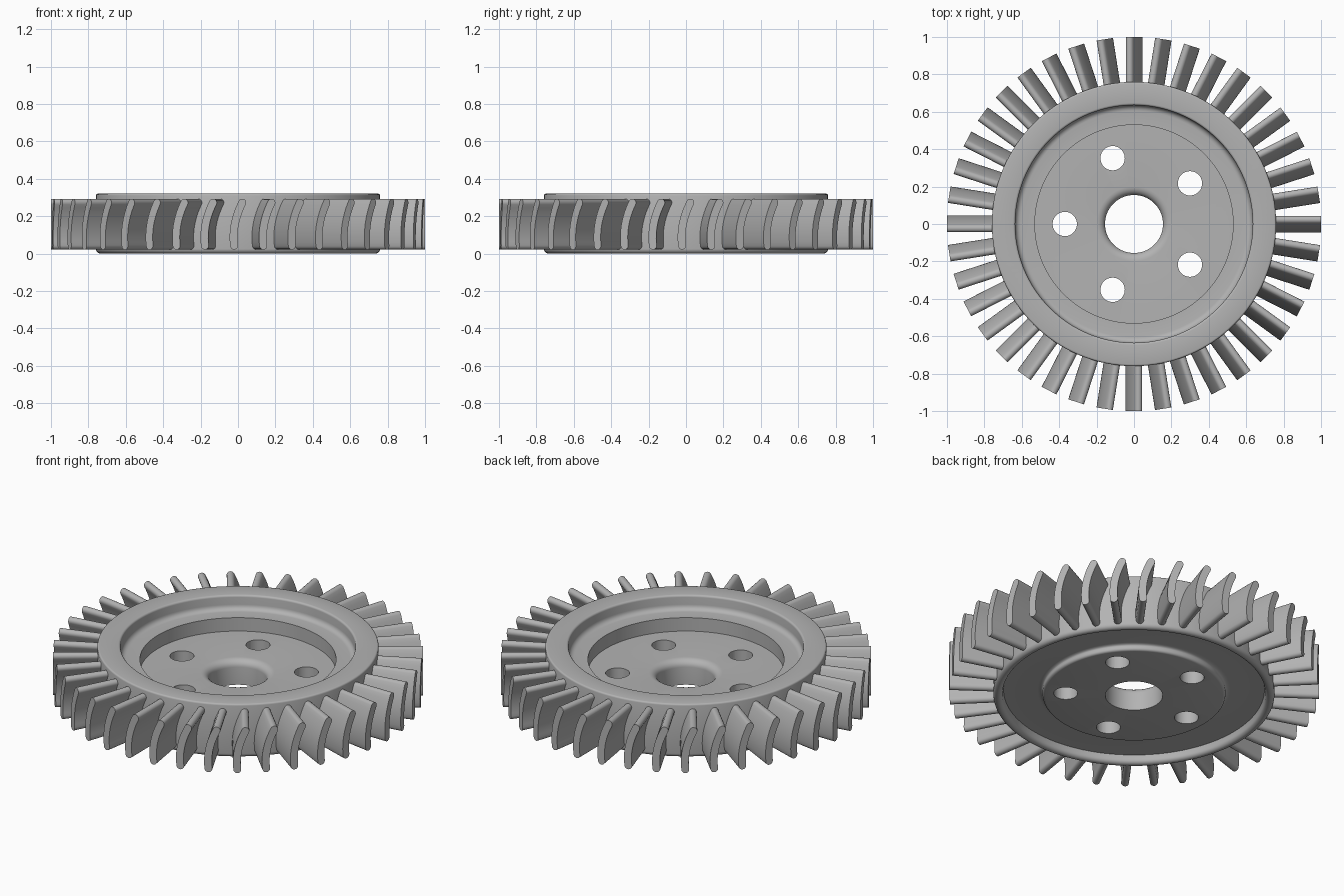
import bpy, bmesh
from math import sin, cos, pi, radians, atan2
from mathutils import Matrix, Vector

cube = bpy.data.objects.get("Cube")
if cube:
    bpy.data.objects.remove(cube, do_unlink=True)

SEGMENTS = 128
BLADES = 40
BOLTS = 5

metal = bpy.data.materials.new("grey_metal")
metal.use_nodes = True
metal.diffuse_color = (0.45, 0.45, 0.45, 1)
metal.node_tree.nodes["Principled BSDF"].inputs["Base Color"].default_value = (0.45, 0.45, 0.45, 1)


def make_object(name, bm):
    bmesh.ops.recalc_face_normals(bm, faces=bm.faces)
    mesh = bpy.data.meshes.new(name)
    bm.to_mesh(mesh)
    bm.free()
    mesh.materials.append(metal)
    obj = bpy.data.objects.new(name, mesh)
    bpy.context.collection.objects.link(obj)
    return obj


def activate(obj):
    bpy.ops.object.select_all(action='DESELECT')
    obj.select_set(True)
    bpy.context.view_layer.objects.active = obj


def smooth(obj):
    activate(obj)
    bpy.ops.object.shade_smooth_by_angle(angle=radians(32))


def fillet(cx, cz, rx, rz, start, end, steps=5):
    """Elliptical arc in the profile plane, angles in degrees."""
    angles = [radians(start + (end - start) * i / steps) for i in range(steps + 1)]
    return [(cx + rx * cos(a), cz + rz * sin(a)) for a in angles]


# Disc cross-section: radius and height, a closed loop from the hub bore outward
profile = [(0.155, 0.01)]
profile += [(0.48, 0.01)]                                    # lower boss face
profile += fillet(0.48, 0.025, 0.015, 0.015, -90, 0, 3)      # boss edge
profile += fillet(0.52, 0.035, 0.025, 0.012, 180, 90, 4)     # boss foot
profile += [(0.705, 0.047)]                                  # lower annular face
profile += fillet(0.735, 0.025, 0.025, 0.025, 180, 360, 10)  # lower rounded rim
profile += fillet(0.75, 0.31, 0.01, 0.01, 0, 90, 3)          # upper rim edge
profile += fillet(0.647, 0.308, 0.012, 0.012, 90, 180, 4)    # inner rim edge
profile += fillet(0.605, 0.265, 0.03, 0.03, 0, -90, 5)       # groove to ledge
profile += [(0.53, 0.235), (0.53, 0.155)]                    # wall down to web
profile += fillet(0.2, 0.115, 0.045, 0.04, 90, 180, 6)       # hub bore lip

bm = bmesh.new()
rings = []
for i in range(SEGMENTS):
    a = 2 * pi * i / SEGMENTS
    rings.append([bm.verts.new((r * cos(a), r * sin(a), z)) for r, z in profile])
for i, ring in enumerate(rings):
    following = rings[(i + 1) % SEGMENTS]
    for j in range(len(profile)):
        k = (j + 1) % len(profile)
        bm.faces.new((ring[j], ring[k], following[k], following[j]))
disc = make_object("turbine_disc", bm)

# Bolt holes through the web
bm = bmesh.new()
for i in range(BOLTS):
    a = pi + 2 * pi * i / BOLTS
    spot = Matrix.Translation((0.37 * cos(a), 0.37 * sin(a), 0.1))
    bmesh.ops.create_cone(bm, cap_ends=True, segments=40, radius1=0.065,
                          radius2=0.065, depth=0.5, matrix=spot)
cutter = make_object("bolt_hole_cutter", bm)
cutter.hide_render = True
activate(disc)
cut = disc.modifiers.new("bolt_holes", 'BOOLEAN')
cut.operation = 'DIFFERENCE'
cut.solver = 'EXACT'
cut.object = cutter
bpy.ops.object.modifier_apply(modifier=cut.name)
bpy.data.objects.remove(cutter, do_unlink=True)
smooth(disc)


# Curved blade section with round ends, swept outward from the disc
def blade_section(half=0.021, steps=12):
    us = [-1 + 2 * i / steps for i in range(steps + 1)]
    mids = [Vector((0.022 * u + 0.018 * u * u - 0.017, 0.157 + 0.115 * u)) for u in us]
    dirs = [Vector((0.022 + 0.036 * u, 0.115)).normalized() for u in us]
    right = [m + half * Vector((d.y, -d.x)) for m, d in zip(mids, dirs)]
    left = [m - half * Vector((d.y, -d.x)) for m, d in zip(mids, dirs)]

    def cap(mid, d):
        first = atan2(-d.x, d.y)
        return [mid + half * Vector((cos(first + pi * i / 8), sin(first + pi * i / 8)))
                for i in range(1, 8)]

    return right + cap(mids[-1], dirs[-1]) + left[::-1] + cap(mids[0], -dirs[0])


section = blade_section()
bm = bmesh.new()
for i in range(BLADES):
    turn = Matrix.Rotation(2 * pi * i / BLADES, 3, 'Z')
    root = [bm.verts.new(turn @ Vector((p.x, -0.745, p.y))) for p in section]
    tip = [bm.verts.new(turn @ Vector((p.x, -1, p.y))) for p in section]
    bm.faces.new(root)
    bm.faces.new(tip)
    for j in range(len(section)):
        k = (j + 1) % len(section)
        bm.faces.new((root[j], root[k], tip[k], tip[j]))
blades = make_object("turbine_blades", bm)
smooth(blades)
